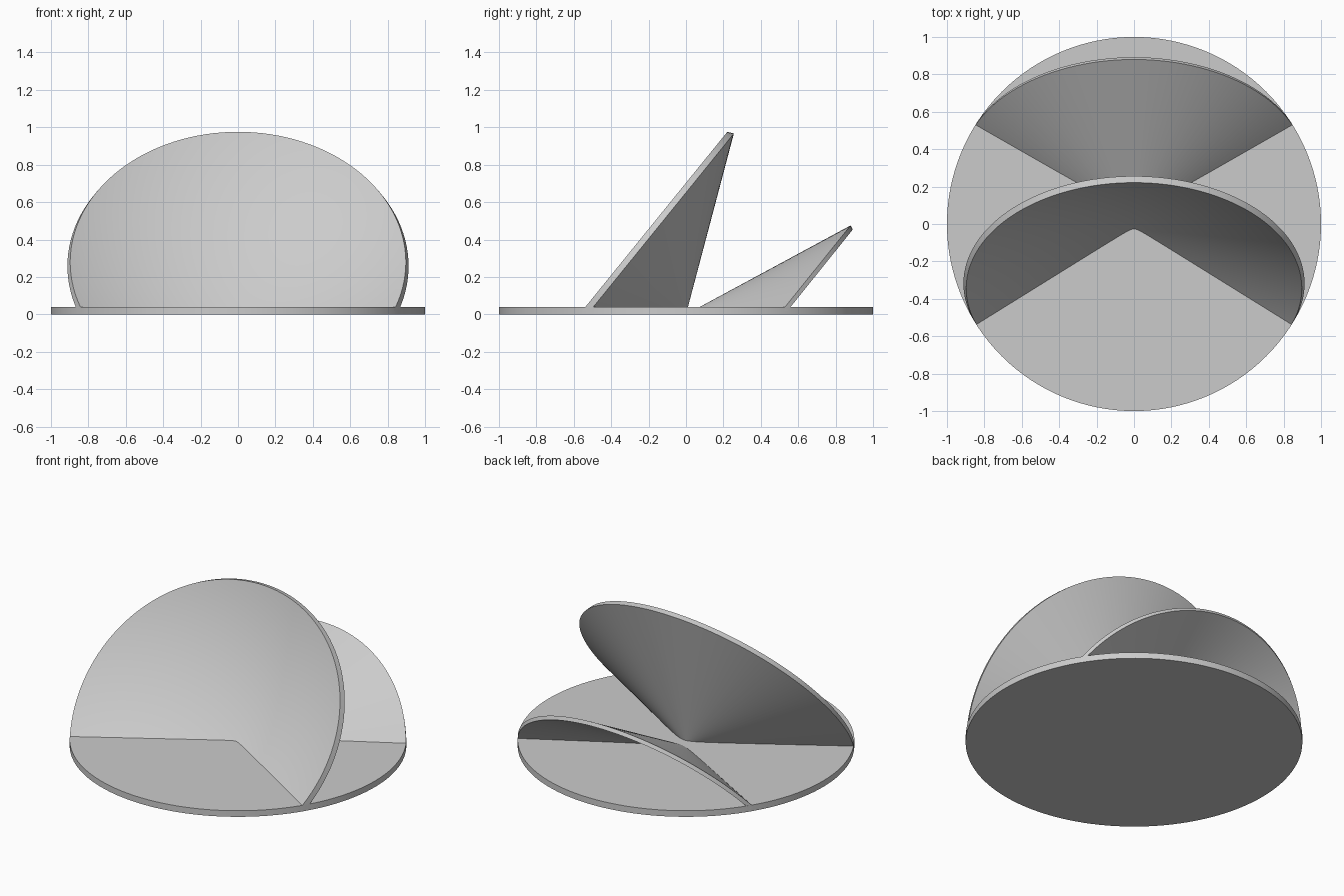
import bpy, bmesh, math
from mathutils import Vector

cube = bpy.data.objects.get("Cube")
if cube:
    bpy.data.objects.remove(cube, do_unlink=True)

grey = bpy.data.materials.new("plain grey")
grey.use_nodes = True
colour = (0.6, 0.6, 0.6, 1)
grey.diffuse_color = colour
grey.node_tree.nodes["Principled BSDF"].inputs["Base Color"].default_value = colour

SEGMENTS = 128
BASE_HEIGHT = 0.04


def finish(bm, name):
    bmesh.ops.recalc_face_normals(bm, faces=bm.faces)
    mesh = bpy.data.meshes.new(name)
    bm.to_mesh(mesh)
    bm.free()
    mesh.materials.append(grey)
    obj = bpy.data.objects.new(name, mesh)
    bpy.context.collection.objects.link(obj)
    bpy.ops.object.select_all(action="DESELECT")
    obj.select_set(True)
    bpy.context.view_layer.objects.active = obj
    bpy.ops.object.shade_smooth_by_angle(angle=math.radians(30))
    return obj


def cone_shell(name, axis, depth, thickness):
    """Conical shell with its tip in the base centre, cut off inside the base."""
    axis = Vector(axis).normalized()
    side = Vector((1, 0, 0))
    up = axis.cross(side)
    radius = math.sqrt(1 - depth * depth)
    bm = bmesh.new()

    def ring(centre, r):
        angles = [math.tau * i / SEGMENTS for i in range(SEGMENTS)]
        return [bm.verts.new(centre + r * (math.cos(a) * side + math.sin(a) * up)) for a in angles]

    # Outer rim and tip, then the parallel inner wall
    tips = [Vector(), axis * (thickness / radius)]
    inward = axis * (thickness * radius)
    rims = [ring(axis * depth, radius),
            ring(axis * depth + inward, radius - thickness * depth)]
    for tip, rim in zip(tips, rims):
        point = bm.verts.new(tip)
        for i in range(SEGMENTS):
            bm.faces.new((point, rim[i], rim[(i + 1) % SEGMENTS]))
    for i in range(SEGMENTS):
        j = (i + 1) % SEGMENTS
        bm.faces.new((rims[0][i], rims[0][j], rims[1][j], rims[1][i]))
    bmesh.ops.recalc_face_normals(bm, faces=bm.faces)
    bmesh.ops.bisect_plane(bm, geom=bm.verts[:] + bm.edges[:] + bm.faces[:],
                           plane_co=(0, 0, BASE_HEIGHT / 2), plane_no=(0, 0, 1),
                           clear_inner=True)
    return finish(bm, name)


# Round base plate
bm = bmesh.new()
bmesh.ops.create_cone(bm, cap_ends=True, segments=SEGMENTS, radius1=1, radius2=1, depth=BASE_HEIGHT)
bmesh.ops.translate(bm, verts=bm.verts, vec=(0, 0, BASE_HEIGHT / 2))
finish(bm, "base_disc")

# Tall shell opening to the front, low shell opening to the back
cone_shell("front_shell", (0, -0.777, 0.63), 0.41, 0.036)
cone_shell("back_shell", (0, 0.78, -0.627), 0.388, 0.025)
